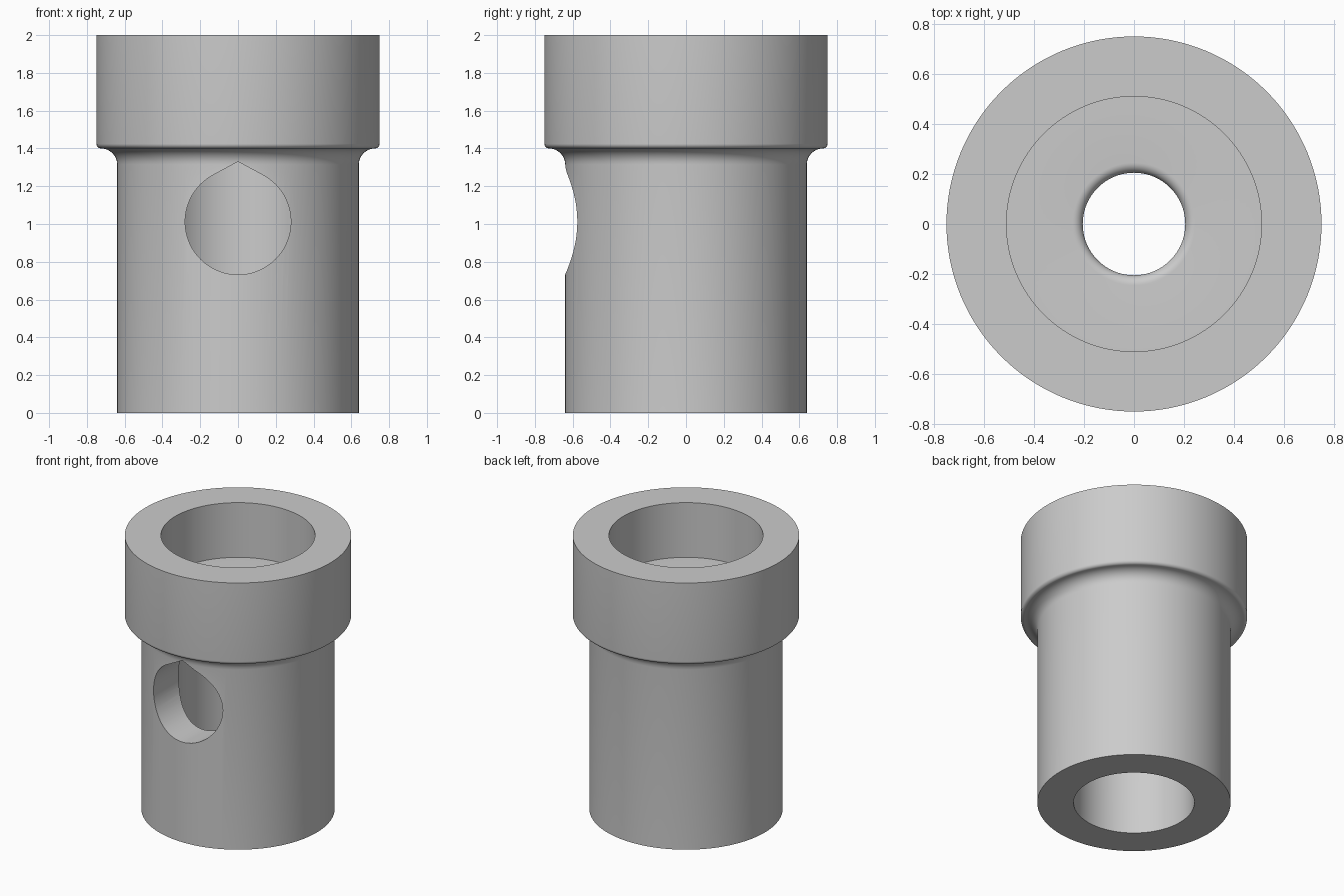
import bpy, bmesh
from math import sin, cos, pi, radians

default = bpy.data.objects.get("Cube")
if default:
    bpy.data.objects.remove(default, do_unlink=True)

SEGMENTS = 128


def make_material(name, rgb):
    mat = bpy.data.materials.new(name)
    mat.use_nodes = True
    mat.diffuse_color = (*rgb, 1)
    mat.node_tree.nodes["Principled BSDF"].inputs["Base Color"].default_value = (*rgb, 1)
    return mat


def make_object(name, bm):
    bmesh.ops.recalc_face_normals(bm, faces=bm.faces)
    mesh = bpy.data.meshes.new(name)
    bm.to_mesh(mesh)
    bm.free()
    obj = bpy.data.objects.new(name, mesh)
    bpy.context.collection.objects.link(obj)
    return obj


def arc(cx, cz, radius, start, end, steps=8):
    """Points on an arc, angles in degrees."""
    angles = [radians(start + (end - start) * i / steps) for i in range(steps + 1)]
    return [(cx + radius * cos(a), cz + radius * sin(a)) for a in angles]


def lathe(name, profile):
    """Revolve a closed (radius, height) profile around z."""
    bm = bmesh.new()
    verts = [bm.verts.new((r, 0, z)) for r, z in profile]
    edges = [bm.edges.new((v, verts[i - 1])) for i, v in enumerate(verts)]
    bmesh.ops.spin(bm, geom=verts + edges, cent=(0, 0, 0), axis=(0, 0, 1),
                   angle=2 * pi, steps=SEGMENTS, use_merge=True)
    bmesh.ops.remove_doubles(bm, verts=bm.verts, dist=1e-5)
    return make_object(name, bm)


# Sleeve with a collar, lower bore, pierced floor and upper socket
profile = [(0.40, 0), (0.64, 0)]
profile += arc(0.725, 1.315, 0.085, 180, 90)       # cove under the collar
profile += arc(0.725, 1.425, 0.025, -90, 0)        # rounded collar edge
profile += [(0.75, 2), (0.51, 2), (0.51, 1.6)]
profile += arc(0.245, 1.56, 0.04, 90, 180)         # rounded floor hole
profile += [(0.205, 1.40), (0.40, 1.40)]
sleeve = lathe("collared_sleeve", profile)
sleeve.data.materials.append(make_material("plain grey", (0.6, 0.6, 0.6)))

# Teardrop port through the front wall
bm = bmesh.new()
outline = [(0, 1.33)] + arc(0, 1.012, 0.28, 120, 420, 60)
face = bm.faces.new([bm.verts.new((x, -1, z)) for x, z in outline])
extruded = bmesh.ops.extrude_face_region(bm, geom=[face])["geom"]
bmesh.ops.translate(bm, vec=(0, 0.95, 0),
                    verts=[g for g in extruded if isinstance(g, bmesh.types.BMVert)])
cutter = make_object("port_cutter", bm)
cutter.hide_render = True

cut = sleeve.modifiers.new("front_port", 'BOOLEAN')
cut.operation = 'DIFFERENCE'
cut.solver = 'EXACT'
cut.object = cutter
bpy.ops.object.select_all(action='DESELECT')
bpy.context.view_layer.objects.active = sleeve
sleeve.select_set(True)
bpy.ops.object.modifier_apply(modifier=cut.name)
bpy.data.objects.remove(cutter, do_unlink=True)

# Smooth curved walls, crisp rims
bpy.ops.object.shade_smooth_by_angle(angle=radians(30))
